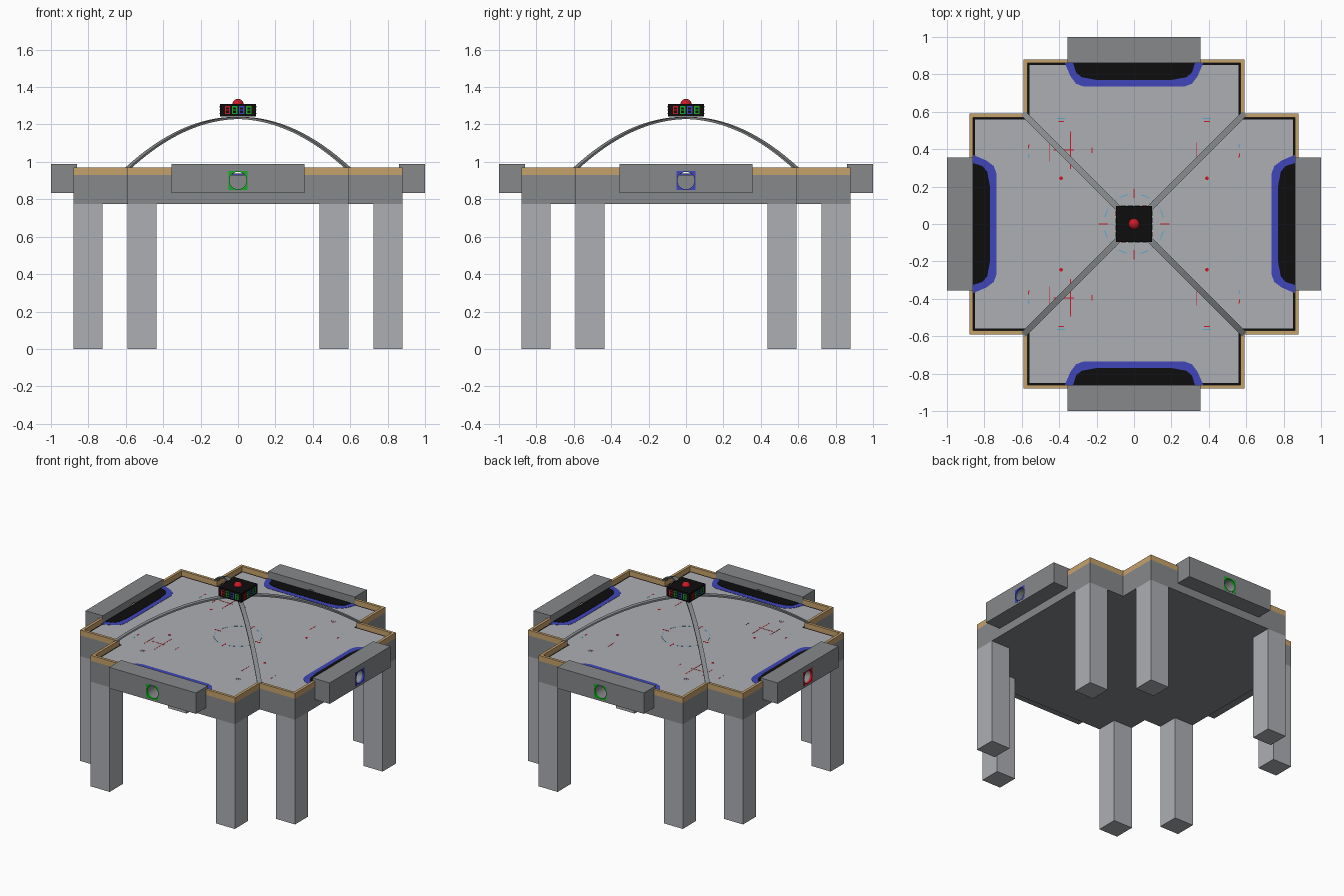
import bpy, bmesh, math
from mathutils import Matrix, Vector

if "Cube" in bpy.data.objects:
    bpy.data.objects.remove(bpy.data.objects["Cube"])


def material(name, *rgb):
    m = bpy.data.materials.new(name)
    m.diffuse_color = (*rgb, 1)
    m.use_nodes = True
    m.node_tree.nodes["Principled BSDF"].inputs["Base Color"].default_value = m.diffuse_color
    return m


LIGHT = material("light grey", 0.42, 0.43, 0.45)
GREY = material("mid grey", 0.24, 0.25, 0.26)
WOOD = material("wood", 0.56, 0.36, 0.15)
BLACK = material("black", 0.004, 0.004, 0.004)
BLUE = material("blue", 0.05, 0.06, 0.48)
RED = material("red", 0.6, 0.01, 0.02)
GREEN = material("green", 0.01, 0.4, 0.02)
SKY = material("light blue", 0.1, 0.4, 0.62)

TOP = 0.93          # playfield height
turn = lambda i: Matrix.Rotation(i * math.pi / 2, 4, 'Z')


def finish(name, bm, mat, side=0):
    bmesh.ops.recalc_face_normals(bm, faces=bm.faces)
    bm.transform(turn(side))
    me = bpy.data.meshes.new(name)
    bm.to_mesh(me)
    bm.free()
    me.materials.append(mat)
    ob = bpy.data.objects.new(name, me)
    bpy.context.collection.objects.link(ob)
    return ob


def add_box(bm, x0, x1, y0, y1, z0, z1):
    m = Matrix.Translation(((x0 + x1) / 2, (y0 + y1) / 2, (z0 + z1) / 2))
    bmesh.ops.create_cube(bm, size=1, matrix=m @ Matrix.Diagonal((abs(x1 - x0), abs(y1 - y0), z1 - z0, 1)))


def boxes(name, mat, side, *dims):
    bm = bmesh.new()
    for d in dims:
        add_box(bm, *d)
    return finish(name, bm, mat, side)


def prism(name, pts, z0, z1, mat, side=0):
    bm = bmesh.new()
    f = bm.faces.new([bm.verts.new((x, y, z0)) for x, y in pts])
    r = bmesh.ops.extrude_face_region(bm, geom=[f])
    bmesh.ops.translate(bm, vec=(0, 0, z1 - z0), verts=[v for v in r['geom'] if isinstance(v, bmesh.types.BMVert)])
    return finish(name, bm, mat, side)


def plus(a, b):
    q = [(b, -a), (b, -b), (a, -b)]
    return [(turn(i) @ Vector((x, y, 0))).xy[:] for i in range(4) for x, y in q]


def mirrored(half):
    return half + [(-x, y) for x, y in reversed(half)]


def arc_ring(name, r, w, a0, a1, z, mat, centre=(0, 0), n=10):
    """Thin flat arc painted on the playfield."""
    angles = [a0 + (a1 - a0) * k / n for k in range(n + 1)]
    pts = [(rr * math.cos(a) + centre[0], rr * math.sin(a) + centre[1])
           for rr, seq in ((r, angles), (r + w, angles[::-1])) for a in seq]
    return prism(name, pts, z - 0.001, z, mat)


# Cross-shaped body, dark edge line and playfield
prism("table_body", plus(0.88, 0.59), 0.775, TOP, GREY)
prism("playfield_edge_line", plus(0.86, 0.57), TOP, TOP + 0.001, BLACK)
prism("playfield", plus(0.85, 0.56), TOP, TOP + 0.003, LIGHT)

RING = [GREEN, BLUE, GREEN, RED]
for i in range(4):
    # Wooden rim, open at the goal
    rim = []
    for s in (-1, 1):
        rim.append((s * 0.355, s * 0.59, -0.88, -0.86, TOP, 0.97))
        rim.append((s * 0.57, s * 0.59, -0.86, -0.57 if s > 0 else -0.59, TOP, 0.97))
    boxes(f"rim_{i}", WOOD, i, *rim)

    # Pair of legs under each arm
    for s in (-1, 1):
        boxes(f"leg_{i}_{s}", LIGHT, i, (s * 0.435, s * 0.59, -0.88, -0.725, 0, 0.775))

    # Painted goal crease and dark goal mouth
    prism(f"goal_crease_{i}", mirrored([(-.37, -.86), (-.34, -.79), (-.31, -.75), (-.27, -.735)]),
          TOP, TOP + 0.005, BLUE, i)
    prism(f"goal_mouth_{i}", mirrored([(-.325, -.86), (-.31, -.81), (-.28, -.785), (-.2, -.77)]),
          TOP, TOP + 0.007, BLACK, i)

    # Goal box with a round through hole
    goal = boxes(f"goal_box_{i}", GREY, i, (-0.355, 0.355, -1, -0.86, 0.835, 0.99))
    bm = bmesh.new()
    bmesh.ops.create_cone(bm, cap_ends=True, segments=32, radius1=0.048, radius2=0.048, depth=0.4,
                          matrix=Matrix.Translation((0, -0.93, 0.9)) @ Matrix.Rotation(math.pi / 2, 4, 'X'))
    cutter = finish("hole_cutter", bm, GREY, i)
    cutter.hide_render = True
    mod = goal.modifiers.new("hole", 'BOOLEAN')
    mod.object, mod.operation, mod.solver = cutter, 'DIFFERENCE', 'EXACT'
    bpy.context.view_layer.objects.active = goal
    bpy.ops.object.modifier_apply(modifier="hole")
    bpy.data.objects.remove(cutter)

    # Coloured square surround with round opening, lining the hole
    bm = bmesh.new()
    loops = []
    for y, kind in ((-0.999, 's'), (-1.001, 's'), (-1.001, 'c'), (-0.985, 'c')):
        ring = []
        for k in range(32):
            c, s = math.cos(k * math.pi / 16), math.sin(k * math.pi / 16)
            r = 0.0465 if kind == 'c' else 0.051 / max(abs(c), abs(s))
            ring.append(bm.verts.new((r * c, y, 0.9 + r * s)))
        loops.append(ring)
    for a, b in zip(loops, loops[1:]):
        for k in range(32):
            bm.faces.new((a[k], a[(k + 1) % 32], b[(k + 1) % 32], b[k]))
    finish(f"hole_surround_{i}", bm, RING[i], i)

    # Arched strut from inner corner to the display
    bm = bmesh.new()
    prev = None
    for k in range(17):
        t = k / 16 * 0.59
        z = 1.235 - 0.27 * (t / 0.59) ** 2
        ring = [bm.verts.new((t + s * 0.011, -t + s * 0.011, z + dz))
                for s, dz in ((-1, -.006), (1, -.006), (1, .006), (-1, .006))]
        if prev:
            for j in range(4):
                bm.faces.new((prev[j], prev[(j + 1) % 4], ring[(j + 1) % 4], ring[j]))
        else:
            bm.faces.new(ring)
        prev = ring
    bm.faces.new(prev)
    finish(f"arched_strut_{i}", bm, GREY, i)

    # Lit display cells, each a frame with a middle bar
    for k, mat in enumerate((RED, GREEN, BLUE, GREEN)):
        x, z = -0.056 + k * 0.038, 1.277
        bars = [(x - .014, x + .014, -.098, -.094, z + d - .003, z + d + .003) for d in (-.018, 0, .018)]
        bars += [(x + d - .003, x + d + .003, -.0975, -.094, z - .018, z + .018) for d in (-.011, .011)]
        boxes(f"display_cell_{i}_{k}", mat, i, *bars)

    # Centre ticks and broken centre circle
    boxes(f"centre_tick_{i}", RED, i, (-.004, .004, -.19, -.14, TOP, TOP + .004))
    for k in range(3):
        a = i * math.pi / 2 + 0.2 + k * 0.42
        arc_ring(f"centre_circle_{i}_{k}", 0.158, 0.005, a, a + 0.3, TOP + 0.004, SKY)

# Playfield spots and short lines in each quarter
for sx in (-1, 1):
    for sy in (-1, 1):
        tag = f"{'left' if sx < 0 else 'right'}_{'front' if sy < 0 else 'back'}"
        arc_ring(f"spot_{tag}", 0.001, 0.009, 0, 6.28, TOP + 0.004, RED, (sx * 0.39, sy * 0.245), 12)
        boxes(f"outer_mark_{tag}", RED, 0,
              (sx * .375, sx * .405, sy * .545, sy * .552, TOP, TOP + .004))
        arc_ring(f"outer_arc_{tag}", 0.172, 0.005, sy * 1.45, sy * 1.7, TOP + 0.004, SKY, (sx * 0.39, sy * 0.39))
        mid = 0 if sx > 0 else math.pi
        for d in (-0.2, 0.1):
            arc_ring(f"side_arc_{tag}_{d}", 0.172, 0.006, mid + d, mid + d + 0.12, TOP + 0.004,
                     RED if d < 0 else SKY, (sx * 0.39, sy * 0.39))
        if sx < 0:
            boxes(f"line_marks_{tag}", RED, 0, *[
                (x - .002, x + .002, sy * .395 - h, sy * .395 + h, TOP, TOP + .004)
                for x, h in ((-.45, .06), (-.34, .1), (-.225, .015))],
                (-.43, -.32, sy * .395 - .002, sy * .395 + .002, TOP, TOP + .004))
        else:
            boxes(f"line_marks_{tag}", RED, 0,
                  (.333, .338, sy * .395 - .04, sy * .395 + .04, TOP, TOP + .004))

# Central display box with red lamp
boxes("display_box", BLACK, 0, (-.095, .095, -.095, .095, 1.243, 1.31))
bm = bmesh.new()
bmesh.ops.create_uvsphere(bm, u_segments=20, v_segments=12, radius=0.03, matrix=Matrix.Translation((0, 0, 1.307)))
for f in bm.faces:
    f.smooth = True
finish("lamp", bm, RED)
